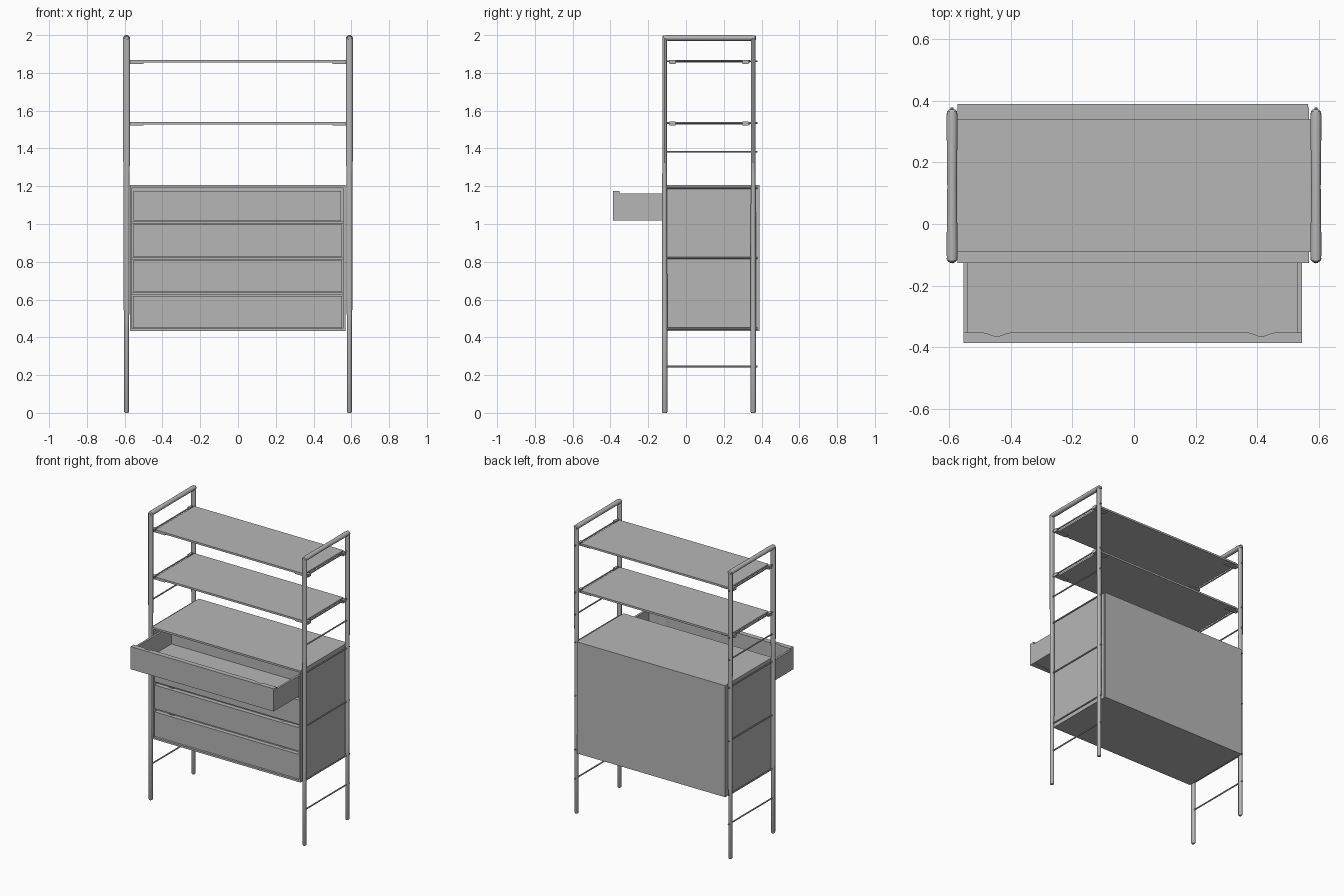
import bpy
import bmesh
from math import cos, sin, pi
from mathutils import Vector

if "Cube" in bpy.data.objects:
    bpy.data.objects.remove(bpy.data.objects["Cube"], do_unlink=True)

GREY = (0.47, 0.47, 0.47, 1)
mat = bpy.data.materials.new("plain grey")
mat.use_nodes = True
mat.diffuse_color = GREY
mat.node_tree.nodes["Principled BSDF"].inputs["Base Color"].default_value = GREY


def finish(name, bm, smooth=False):
    bmesh.ops.recalc_face_normals(bm, faces=bm.faces)
    mesh = bpy.data.meshes.new(name)
    bm.to_mesh(mesh)
    bm.free()
    mesh.materials.append(mat)
    obj = bpy.data.objects.new(name, mesh)
    bpy.context.collection.objects.link(obj)
    if smooth:
        bpy.ops.object.select_all(action="DESELECT")
        obj.select_set(True)
        bpy.context.view_layer.objects.active = obj
        bpy.ops.object.shade_smooth_by_angle()
    return obj


def box(name, x, y, z):
    """Box from its (low, high) range on each axis."""
    bm = bmesh.new()
    bmesh.ops.create_cube(bm, size=1)
    for v in bm.verts:
        v.co = Vector([(lo + hi) / 2 + c * (hi - lo) for c, (lo, hi) in zip(v.co, (x, y, z))])
    return finish(name, bm)


def loft(name, sections, along_y=False, sides=16):
    """Skin elliptical sections given as (centre, half width x, half depth)."""
    bm = bmesh.new()
    rings = []
    for centre, rx, rd in sections:
        ring = []
        for i in range(sides):
            a = 2 * pi * i / sides
            u, w = rx * cos(a), rd * sin(a)
            offset = Vector((u, 0, w)) if along_y else Vector((u, w, 0))
            ring.append(bm.verts.new(Vector(centre) + offset))
        rings.append(ring)
    for low, high in zip(rings, rings[1:]):
        for i in range(sides):
            j = (i + 1) % sides
            bm.faces.new((low[i], low[j], high[j], high[i]))
    bm.faces.new(rings[0])
    bm.faces.new(rings[-1])
    return finish(name, bm, True)


def extrude_up(name, outline, low, high):
    """Extrude a plan outline between two heights."""
    bm = bmesh.new()
    face = bm.faces.new([bm.verts.new((x, y, low)) for x, y in outline])
    up = bmesh.ops.extrude_face_region(bm, geom=[face])["geom"]
    bmesh.ops.translate(bm, vec=(0, 0, high - low),
                        verts=[v for v in up if isinstance(v, bmesh.types.BMVert)])
    return finish(name, bm)


# Ladder frames: tapered legs, top handles and cross rods
LEG_X = 0.59
LEG_PROFILE = [(0, 0.009, 0.011), (0.006, 0.0125, 0.0145), (0.45, 0.0125, 0.0145),
               (0.55, 0.015, 0.014), (1.25, 0.0155, 0.013), (1.35, 0.018, 0.0115),
               (1.985, 0.018, 0.0115)]
HANDLE_PROFILE = [(-0.124, 0.010, 0.009), (-0.118, 0.016, 0.0135), (-0.095, 0.018, 0.015),
                  (0.12, 0.0155, 0.015), (0.342, 0.018, 0.015), (0.365, 0.016, 0.0135),
                  (0.371, 0.010, 0.009)]
ROD_HEIGHTS = (0.245, 0.447, 0.82, 1.19, 1.383, 1.535, 1.862)
for side, label in ((-1, "right"), (1, "left")):
    x = side * LEG_X
    for y, end in ((-0.113, "front"), (0.356, "back")):
        loft(f"{label}_{end}_leg", [((x, y, z), rx, ry) for z, rx, ry in LEG_PROFILE])
    loft(f"{label}_handle", [((x, y, 1.985), rx, rz) for y, rx, rz in HANDLE_PROFILE], True)
    for n, z in enumerate(ROD_HEIGHTS):
        loft(f"{label}_rod_{n}", [((x, y, z), 0.005, 0.005) for y in (-0.113, 0.378)], True, 10)

# Open shelves with hooks that hang on the rods
for name, z in (("lower", 1.535), ("upper", 1.862)):
    box(f"{name}_shelf", (-0.572, 0.572), (-0.09, 0.34), (z - 0.007, z + 0.006))
    for side in (-1, 1):
        for y in (-0.072, 0.316):
            hook_x = sorted((side * 0.5, side * 0.596))
            box(f"{name}_shelf_hook", hook_x, (y - 0.016, y + 0.016), (z - 0.014, z - 0.006))
            tip_x = sorted((side * 0.58, side * 0.598))
            box(f"{name}_shelf_hook_tip", tip_x, (y - 0.016, y + 0.016), (z - 0.014, z + 0.007))

# Cabinet carcass
LEFT, RIGHT = 0.568, -0.573
FRONT, BACK, BASE, TOP, T = -0.126, 0.378, 0.433, 1.207, 0.013
box("cabinet_top", (RIGHT, LEFT), (FRONT, BACK), (TOP - T, TOP))
box("cabinet_bottom", (RIGHT, LEFT), (FRONT, BACK), (BASE, BASE + T))
box("cabinet_right_side", (RIGHT, RIGHT + T), (FRONT, BACK), (BASE + T, TOP - T))
box("cabinet_left_side", (LEFT - T, LEFT), (FRONT, BACK), (BASE + T, TOP - T))
box("cabinet_back", (RIGHT, LEFT - 0.003), (BACK, 0.389), (BASE, TOP))
for z in (0.631, 0.818, 1.008):
    box("drawer_rail", (RIGHT + T, LEFT - T), (FRONT + 0.03, BACK), (z - 0.007, z + 0.007))


def drawer(name, x0, x1, y, low, high):
    """Drawer with its front face at y and two finger scoops in the front board."""
    thick, deep = 0.034, 0.44
    outline = [(x0, y), (x1, y), (x1, y + thick)]
    for centre in (0.413, -0.445):
        for i in range(9):
            t = 1 - i / 4
            dip = 0.012 * (1 + cos(pi * t)) / 2
            outline.append((centre + 0.045 * t, y + thick - dip))
    outline.append((x0, y + thick))
    extrude_up(f"{name}_front", outline, low, high)
    inner, rear, rim, wall = y + thick, y + deep, high - 0.015, 0.014
    box(f"{name}_right_wall", (x0, x0 + wall), (inner, rear), (low, rim))
    box(f"{name}_left_wall", (x1 - wall, x1), (inner, rear), (low, rim))
    box(f"{name}_back_wall", (x0 + wall, x1 - wall), (rear - wall, rear), (low, rim))
    box(f"{name}_floor", (x0 + wall, x1 - wall), (inner - 0.013, rear - wall), (low + 0.004, low + 0.016))


# Drawers, the top one pulled open
for n, (low, high) in enumerate(((0.45, 0.62), (0.642, 0.806), (0.828, 0.997))):
    drawer(f"closed_drawer_{n}", -0.557, 0.551, FRONT + 0.008, low, high)
drawer("open_drawer", -0.553, 0.544, -0.386, 1.019, 1.176)
